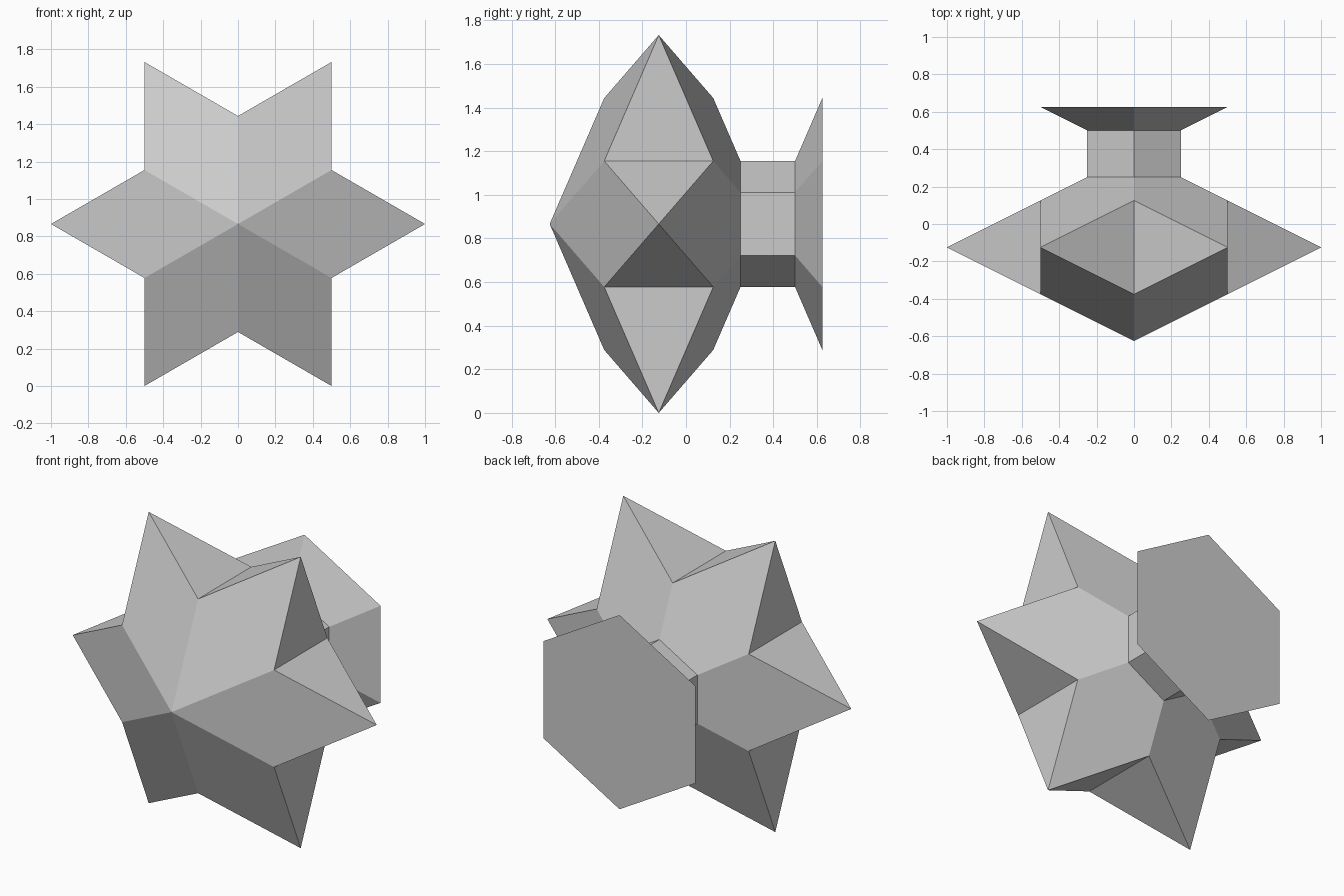
import bpy
import bmesh
from math import sin, cos, pi, sqrt

cube = bpy.data.objects.get("Cube")
if cube:
    bpy.data.objects.remove(cube)

SIDES = 6
CENTRE_Z = sqrt(3) / 2
INNER = 1 / sqrt(3)      # radius of the notches between the star points
NECK = INNER / 2         # radius of the stem

grey = bpy.data.materials.new("light_grey")
grey.use_nodes = True
colour = (0.6, 0.6, 0.6, 1)
grey.diffuse_color = colour
grey.node_tree.nodes["Principled BSDF"].inputs["Base Color"].default_value = colour


def ring(bm, radius, y, turn):
    """Six vertices around the y axis, starting at the given fraction of a step."""
    angles = [(k + turn) * 2 * pi / SIDES for k in range(SIDES)]
    return [bm.verts.new((radius * cos(a), y, CENTRE_Z + radius * sin(a))) for a in angles]


def finish(bm, name):
    mesh = bpy.data.meshes.new(name)
    bm.to_mesh(mesh)
    bm.free()
    mesh.materials.append(grey)
    obj = bpy.data.objects.new(name, mesh)
    bpy.context.collection.objects.link(obj)


# Faceted star: six points, a front apex and an opening for the stem behind
bm = bmesh.new()
apex = bm.verts.new((0, -0.625, CENTRE_Z))
front = ring(bm, INNER, -0.375, 0.5)
tips = ring(bm, 1, -0.125, 1)
back = ring(bm, INNER, 0.125, 0.5)
neck = ring(bm, NECK, 0.25, 0.5)
for k in range(SIDES):
    n = (k + 1) % SIDES
    bm.faces.new((apex, front[k], tips[k], front[n]))
    bm.faces.new((tips[k], front[k], back[k]))
    bm.faces.new((front[k], tips[k - 1], back[k]))
    bm.faces.new((tips[k], back[k], neck[k], neck[n], back[n]))
finish(bm, "star_body")

# Hexagonal stem that flares out to a flat base plate
bm = bmesh.new()
profile = [(NECK, 0.25), (NECK, 0.5), (INNER, 0.625)]
rings = [ring(bm, r, y, 0.5) for r, y in profile]
for a, b in zip(rings, rings[1:]):
    for k in range(SIDES):
        n = (k + 1) % SIDES
        bm.faces.new((a[n], a[k], b[k], b[n]))
bm.faces.new(rings[-1][::-1])
finish(bm, "flared_stem")
